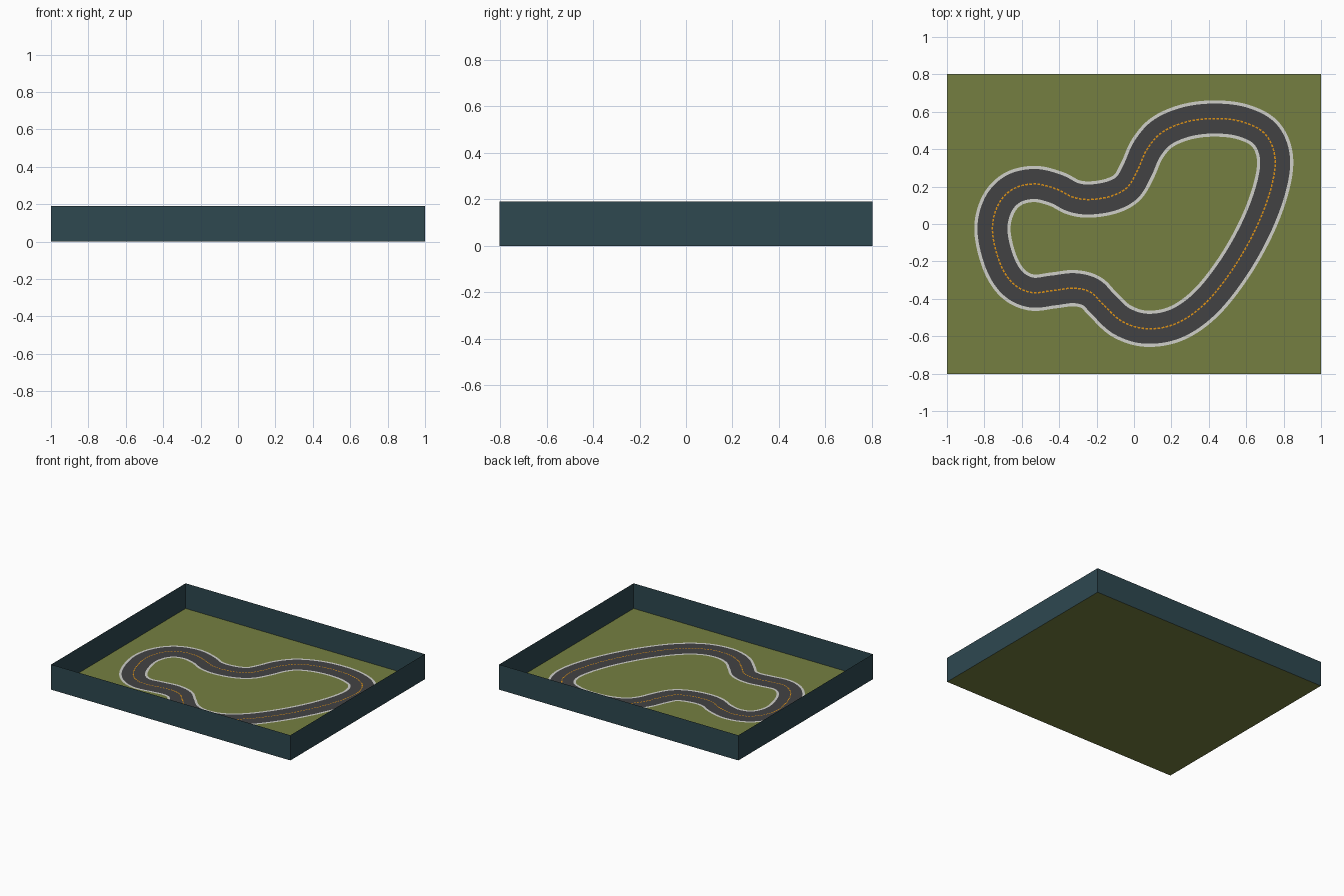
import bpy, bmesh, math
from mathutils import Vector

if "Cube" in bpy.data.objects:
    bpy.data.objects.remove(bpy.data.objects["Cube"])

HX, HY, WALL_H = 1.0, 0.803, 0.19
ROAD_HALF, EDGE_HALF, DASH_HALF = 0.080, 0.097, 0.004


def srgb(r, g, b):
    def lin(c):
        c /= 255
        return c / 12.92 if c <= 0.04045 else ((c + 0.055) / 1.055) ** 2.4
    return (lin(r), lin(g), lin(b), 1.0)


def material(name, rgb):
    m = bpy.data.materials.new(name)
    m.diffuse_color = srgb(*rgb)
    m.use_nodes = True
    m.node_tree.nodes["Principled BSDF"].inputs["Base Color"].default_value = m.diffuse_color
    return m


GRASS = material("olive grass", (117, 127, 65))
ASPHALT = material("dark asphalt", (66, 66, 68))
WHITE = material("edge white", (208, 208, 202))
ORANGE = material("dash orange", (225, 148, 20))
WALL = material("slate blue wall", (46, 72, 80))


def build(name, quads, mat):
    """Make one object from a list of quads, welding shared corners."""
    bm = bmesh.new()
    for q in quads:
        bm.faces.new([bm.verts.new(p) for p in q])
    bmesh.ops.remove_doubles(bm, verts=bm.verts, dist=1e-5)
    mesh = bpy.data.meshes.new(name)
    bm.to_mesh(mesh)
    bm.free()
    mesh.materials.append(mat)
    ob = bpy.data.objects.new(name, mesh)
    bpy.context.collection.objects.link(ob)
    return ob


# Ground and the four thin perimeter walls
corners = [(-HX, -HY), (HX, -HY), (HX, HY), (-HX, HY)]
build("ground", [[(x, y, 0) for x, y in corners]], GRASS)
build("perimeter_wall", [
    [(*a, 0), (*b, 0), (*b, WALL_H), (*a, WALL_H)]
    for a, b in zip(corners, corners[1:] + corners[:1])], WALL)

# Track centre line, clockwise from the left
PATH = [Vector(p) for p in (
    (-.757, -.03), (-.725, .105), (-.645, .188), (-.53, .214), (-.415, .187),
    (-.325, .143), (-.235, .131), (-.12, .15), (-.035, .197), (.02, .29),
    (.07, .40), (.15, .49), (.28, .546), (.43, .564), (.58, .546),
    (.70, .482), (.753, .36), (.735, .20), (.658, -.01), (.535, -.23),
    (.385, -.42), (.23, -.53), (.07, -.56), (-.065, -.52), (-.165, -.43),
    (-.23, -.366), (-.32, -.343), (-.43, -.355), (-.55, -.366),
    (-.65, -.315), (-.72, -.20))]


def catmull(p0, p1, p2, p3, t):
    return 0.5 * (2 * p1 + (p2 - p0) * t + (2 * p0 - 5 * p1 + 4 * p2 - p3) * t * t
                  + (3 * p1 - p0 - 3 * p2 + p3) * t ** 3)


n = len(PATH)
dense = [catmull(PATH[i - 1], PATH[i], PATH[(i + 1) % n], PATH[(i + 2) % n], k / 24)
         for i in range(n) for k in range(24)]


def resample(pts, count):
    """Evenly spaced points around the closed path."""
    loop = pts + pts[:1]
    dist = [0.0]
    for a, b in zip(loop, loop[1:]):
        dist.append(dist[-1] + (b - a).length)
    out, j = [], 0
    for i in range(count):
        d = dist[-1] * i / count
        while dist[j + 1] < d:
            j += 1
        out.append(loop[j].lerp(loop[j + 1], (d - dist[j]) / (dist[j + 1] - dist[j])))
    return out


STEPS = 600
centre = resample(dense, STEPS)
left = []
for i in range(STEPS):
    t = (centre[(i + 4) % STEPS] - centre[i - 4]).normalized()
    left.append(Vector((-t.y, t.x)))


def ribbon(inner, outer, z, keep=lambda i: True):
    """Flat strip between two sideways offsets of the centre line."""
    def at(i, off):
        p = centre[i % STEPS] + left[i % STEPS] * off
        return (p.x, p.y, z)
    return [[at(i, inner), at(i + 1, inner), at(i + 1, outer), at(i, outer)]
            for i in range(STEPS) if keep(i)]


# Road surface, white edge lines and dashed centre line
build("road", ribbon(-ROAD_HALF, ROAD_HALF, 0.003), ASPHALT)
build("edge_lines", ribbon(ROAD_HALF, EDGE_HALF, 0.003)
      + ribbon(-EDGE_HALF, -ROAD_HALF, 0.003), WHITE)
build("centre_dashes", ribbon(-DASH_HALF, DASH_HALF, 0.005,
                              lambda i: i % 3 != 2), ORANGE)

# All flat pieces face upward
for name in ("road", "edge_lines", "centre_dashes"):
    me = bpy.data.objects[name].data
    if me.polygons[0].normal.z < 0:
        me.flip_normals()
